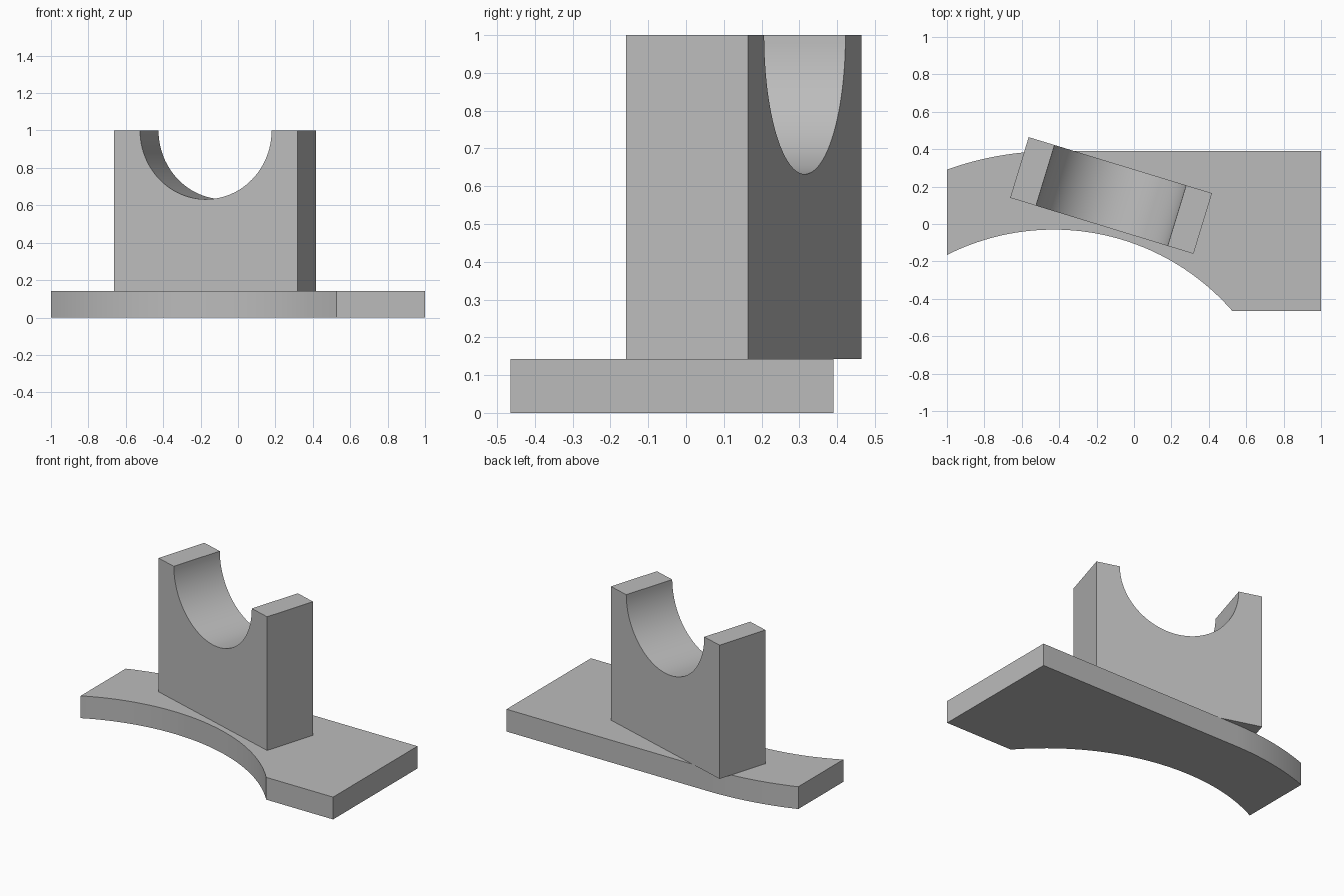
import bpy
import bmesh
from math import sin, cos, pi, radians, asin, acos
from mathutils import Matrix

cube = bpy.data.objects.get("Cube")
if cube:
    bpy.data.objects.remove(cube, do_unlink=True)

GREY = (0.5, 0.5, 0.5, 1)
grey = bpy.data.materials.new("light grey")
grey.use_nodes = True
grey.diffuse_color = GREY
grey.node_tree.nodes["Principled BSDF"].inputs["Base Color"].default_value = GREY

BASE_TOP = 0.143


def arc(cx, cy, r, start, end, steps):
    """Points along a circular arc."""
    angles = [start + (end - start) * i / steps for i in range(steps + 1)]
    return [(cx + r * cos(a), cy + r * sin(a)) for a in angles]


def extrude_profile(name, points, depth, matrix):
    """Solid made by extruding a flat outline along its local z."""
    bm = bmesh.new()
    face = bm.faces.new([bm.verts.new((x, y, 0)) for x, y in points])
    result = bmesh.ops.extrude_face_region(bm, geom=[face])
    top = [v for v in result["geom"] if isinstance(v, bmesh.types.BMVert)]
    bmesh.ops.translate(bm, verts=top, vec=(0, 0, depth))
    bmesh.ops.recalc_face_normals(bm, faces=bm.faces)
    bm.transform(matrix)
    mesh = bpy.data.meshes.new(name)
    bm.to_mesh(mesh)
    bm.free()
    mesh.materials.append(grey)
    obj = bpy.data.objects.new(name, mesh)
    bpy.context.collection.objects.link(obj)
    bpy.ops.object.select_all(action="DESELECT")
    obj.select_set(True)
    bpy.context.view_layer.objects.active = obj
    bpy.ops.object.shade_smooth_by_angle(angle=radians(30))
    return obj


# Base plate: concentric arcs front and back, straight end block
cx, cy = -0.43, -1.297
inner, outer = 1.267, 1.687
left = -1 - cx
outline = arc(cx, cy, inner, acos(left / inner), asin((-0.465 - cy) / inner), 48)
outline += [(1, -0.465), (1, cy + outer)]
outline += arc(cx, cy, outer, pi / 2, acos(left / outer), 20)
extrude_profile("base_plate", outline, BASE_TOP, Matrix())

# Upright cradle: turned block with a half-round saddle in its top
half, thick = 0.5125, 0.339
profile = [(-half, BASE_TOP), (half, BASE_TOP), (half, 1)]
profile += arc(0, 1, 0.368, 0, -pi, 48)
profile += [(-half, 1)]
placement = (Matrix.Translation((-0.1225, 0.1525, 0))
             @ Matrix.Rotation(radians(-17), 4, "Z")
             @ Matrix.Translation((0, thick / 2, 0))
             @ Matrix.Rotation(pi / 2, 4, "X"))
extrude_profile("saddle_block", profile, thick, placement)
